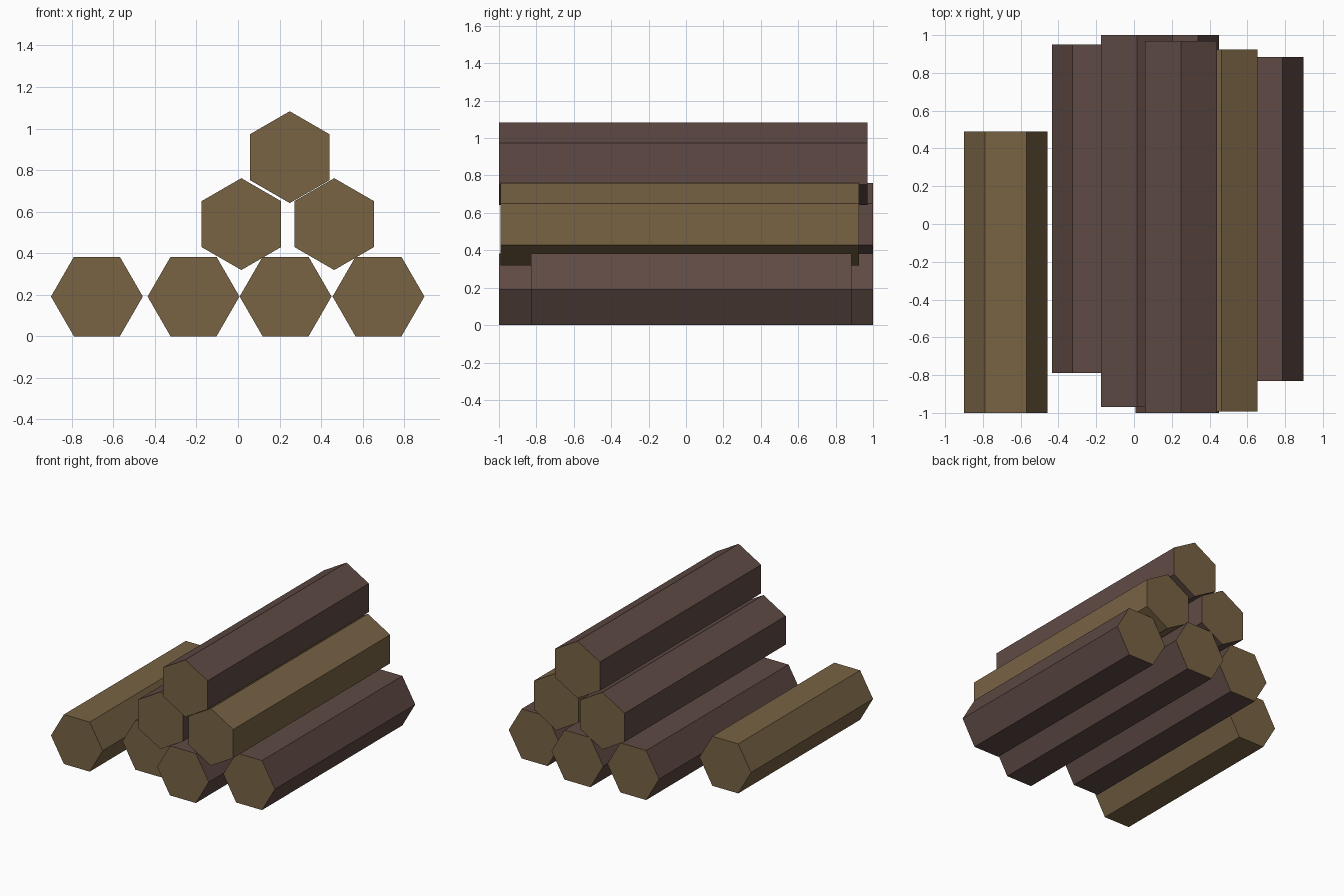
import bpy, bmesh, math

if "Cube" in bpy.data.objects:
    bpy.data.objects.remove(bpy.data.objects["Cube"])


def material(name, srgb):
    m = bpy.data.materials.new(name)
    lin = [((c / 255 + 0.055) / 1.055) ** 2.4 for c in srgb]
    m.diffuse_color = (*lin, 1)
    m.use_nodes = True
    m.node_tree.nodes["Principled BSDF"].inputs["Base Color"].default_value = m.diffuse_color
    return m


bark = material("dark_bark", (95, 74, 68))
wood = material("cut_wood", (120, 99, 68))
R = 0.221  # hexagon corner radius


def log(name, x, z, y0, y1, turn, peeled=False):
    """Hexagonal log along y with cut-wood ends; peeled logs are wood all over."""
    bm = bmesh.new()
    ring = [(x + R * math.cos(math.radians(turn + 60 * i)),
             z + R * math.sin(math.radians(turn + 60 * i))) for i in range(6)]
    front = [bm.verts.new((px, y0, pz)) for px, pz in ring]
    back = [bm.verts.new((px, y1, pz)) for px, pz in ring]
    bm.faces.new(front)
    bm.faces.new(back[::-1])
    for i in range(6):
        j = (i + 1) % 6
        bm.faces.new((front[i], back[i], back[j], front[j]))
    bmesh.ops.recalc_face_normals(bm, faces=bm.faces)
    for f in bm.faces:
        f.material_index = 1 if peeled or abs(f.normal.y) > 0.5 else 0
    me = bpy.data.meshes.new(name)
    bm.to_mesh(me)
    bm.free()
    me.materials.append(bark)
    me.materials.append(wood)
    bpy.context.collection.objects.link(bpy.data.objects.new(name, me))


H = R * math.cos(math.radians(30))
# Bottom row, lying on a flat side
log("bottom_log_far_left", -0.679, H, -1.0, 0.49, 0, peeled=True)
log("bottom_log_left", -0.214, H, -0.79, 0.95, 0)
log("bottom_log_middle", 0.229, H, -1.0, 1.0, 0)
log("bottom_log_right", 0.676, H, -0.83, 0.885, 0)
# Second row and top, resting with a corner down
log("middle_log_left", 0.016, 0.54, -0.97, 1.0, 30)
log("middle_log_right", 0.463, 0.54, -0.993, 0.925, 30, peeled=True)
log("top_log", 0.249, 0.862, -1.0, 0.97, 30)
